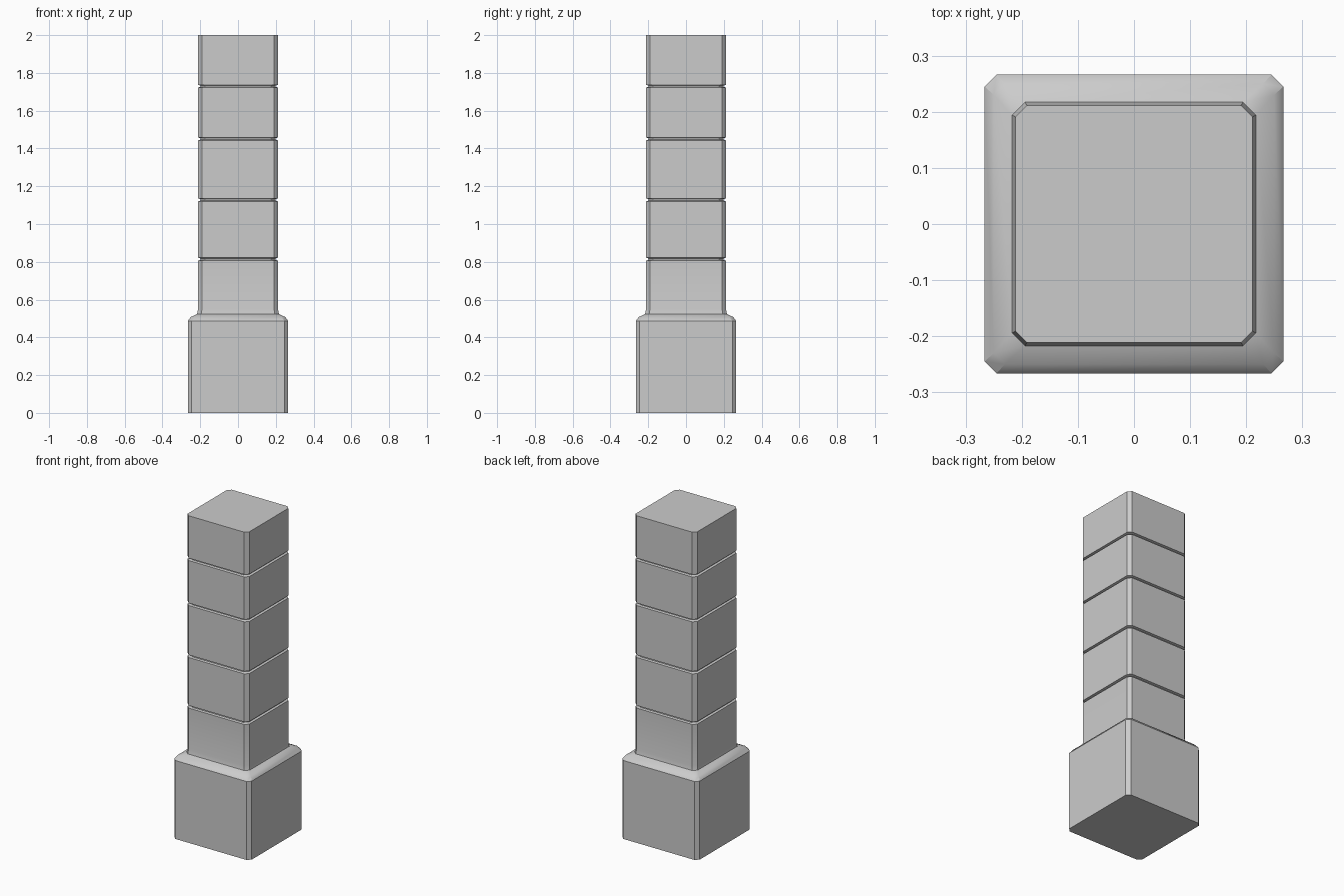
import bpy, bmesh, math

if "Cube" in bpy.data.objects:
    bpy.data.objects.remove(bpy.data.objects["Cube"])


def ring(bm, half, flat, z):
    """Square section with chamfered corners."""
    h, f = half, flat
    pts = [(f, -h), (h, -f), (h, f), (f, h), (-f, h), (-h, f), (-h, -f), (-f, -h)]
    return [bm.verts.new((x, y, z)) for x, y in pts]


def loft(name, sections):
    bm = bmesh.new()
    rings = [ring(bm, *s) for s in sections]
    for a, b in zip(rings, rings[1:]):
        for i in range(8):
            j = (i + 1) % 8
            bm.faces.new((a[i], a[j], b[j], b[i]))
    bm.faces.new(rings[0][::-1])
    bm.faces.new(rings[-1])
    mesh = bpy.data.meshes.new(name)
    bm.to_mesh(mesh)
    bm.free()
    obj = bpy.data.objects.new(name, mesh)
    bpy.context.collection.objects.link(obj)
    bpy.context.view_layer.objects.active = obj
    obj.select_set(True)
    bpy.ops.object.shade_smooth_by_angle(angle=math.radians(30))
    obj.select_set(False)
    return obj


# Plinth and rounded shoulder: (half width, half flat width, z)
sections = [(0.266, 0.245, 0.0), (0.266, 0.245, 0.487), (0.25, 0.23, 0.508),
            (0.217, 0.194, 0.523), (0.2115, 0.191, 0.55)]

# Stacked shaft blocks separated by shallow grooves
for low, high in [(0.806, 0.822), (1.443, 1.458), (1.12, 1.136), (1.722, 1.737)][:1] + \
        [(1.12, 1.136), (1.443, 1.458), (1.722, 1.737)]:
    sections += [(0.2115, 0.191, low), (0.199, 0.174, low + 0.004),
                 (0.199, 0.174, high - 0.004), (0.2115, 0.191, high)]
sections.append((0.2115, 0.191, 2.0))

loft("column", sections)
